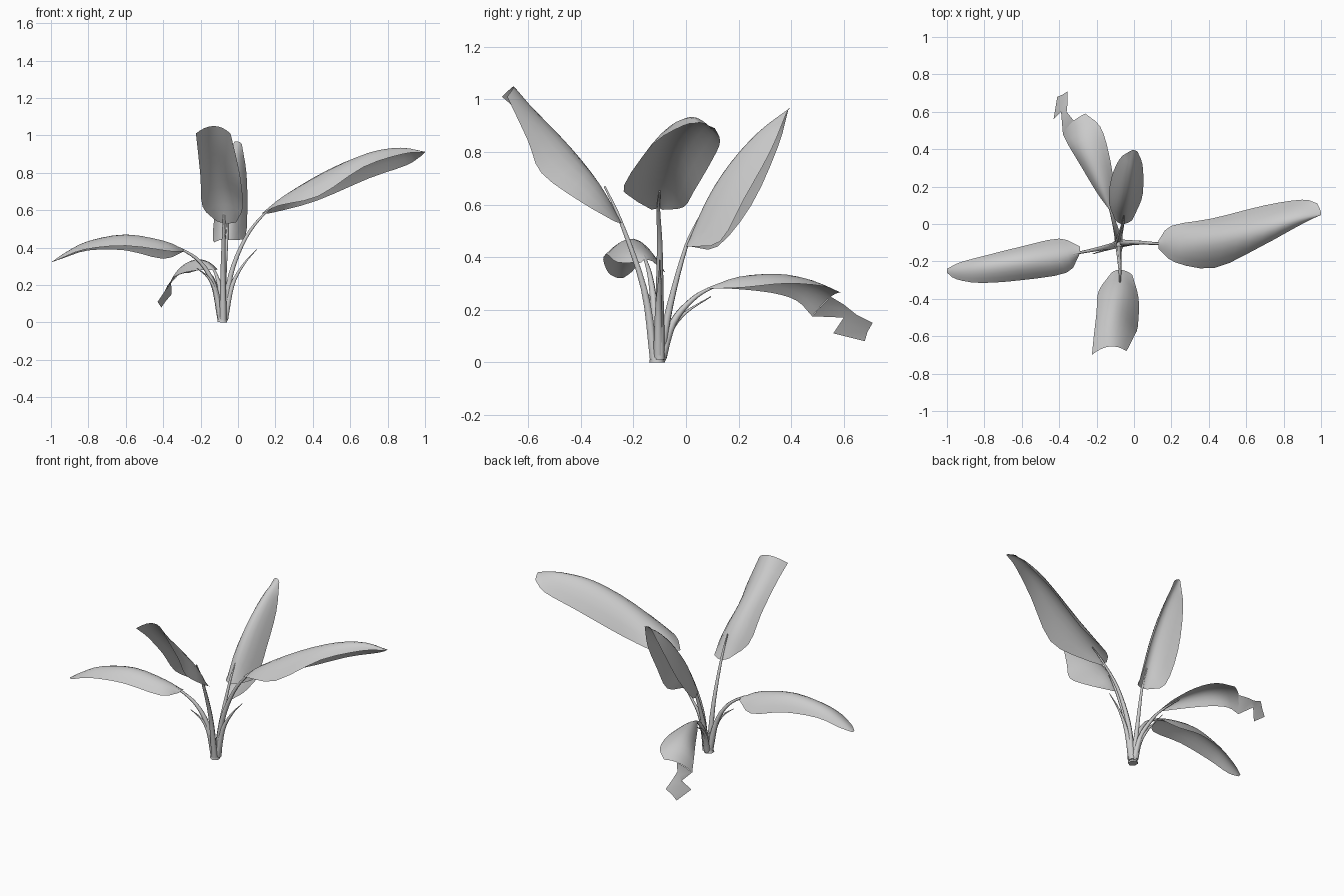
import bpy
import bmesh
from mathutils import Vector

# Remove the default cube only
cube = bpy.data.objects.get("Cube")
if cube:
    bpy.data.objects.remove(cube, do_unlink=True)

# One plain colour for the whole plant
grey = bpy.data.materials.new("plain_grey")
grey.use_nodes = True
shade = (0.6, 0.6, 0.6, 1)
grey.diffuse_color = shade
grey.node_tree.nodes["Principled BSDF"].inputs["Base Color"].default_value = shade


def smooth_path(points, steps):
    """Pass a rounded path through the given points."""
    pts = [Vector(p) for p in points]
    pts = [2 * pts[0] - pts[1]] + pts + [2 * pts[-1] - pts[-2]]
    path = []
    for a, b, c, d in zip(pts, pts[1:], pts[2:], pts[3:]):
        for i in range(steps):
            t = i / steps
            path.append(b + (c - a) * t / 2
                        + (2 * a - 5 * b + 4 * c - d) * t * t / 2
                        + (3 * b - a - 3 * c + d) * t ** 3 / 2)
    path.append(pts[-2])
    return path


def add_blade(name, left, rib, right, steps=3, columns=8):
    """Loft an arched sheet over a left edge, a midrib and a right edge."""
    rails = [smooth_path(rail, steps) for rail in (left, rib, right)]
    bm = bmesh.new()
    rows = []
    for l, m, r in zip(*rails):
        row = []
        for i in range(columns + 1):
            s = 2 * i / columns - 1
            point = m + (r - l) * s / 2 + ((l + r) / 2 - m) * s * s
            row.append(bm.verts.new(point))
        rows.append(row)
    for low, high in zip(rows, rows[1:]):
        for i in range(columns):
            bm.faces.new((low[i], low[i + 1], high[i + 1], high[i]))
    bmesh.ops.remove_doubles(bm, verts=bm.verts, dist=0.0005)
    # Upper side faces the sky
    bm.normal_update()
    if sum(f.normal.z * f.calc_area() for f in bm.faces) < 0:
        bmesh.ops.reverse_faces(bm, faces=bm.faces)
    for face in bm.faces:
        face.smooth = True
    mesh = bpy.data.meshes.new(name)
    bm.to_mesh(mesh)
    bm.free()
    mesh.materials.append(grey)
    obj = bpy.data.objects.new(name, mesh)
    bpy.context.collection.objects.link(obj)


def add_stem(name, points, base=0.02, tip=0.004):
    """Tapered tube along a path."""
    curve = bpy.data.curves.new(name, "CURVE")
    curve.dimensions = "3D"
    curve.bevel_depth = 1
    curve.bevel_resolution = 1
    curve.use_fill_caps = True
    path = smooth_path(points, 4)
    spline = curve.splines.new("POLY")
    spline.points.add(len(path) - 1)
    for i, (slot, p) in enumerate(zip(spline.points, path)):
        slot.co = (*p, 1)
        t = i / (len(path) - 1)
        slot.radius = tip + (base - tip) * (1 - t) ** 1.3
    spline.use_smooth = True
    curve.materials.append(grey)
    obj = bpy.data.objects.new(name, curve)
    bpy.context.collection.objects.link(obj)


# Large leaf on the left side
add_blade(
    "left_leaf",
    [(.13, -.09, .58), (.2, -.01, .59), (.42, .03, .65), (.7, .1, .77), (.9, .13, .84), (.98, .11, .89)],
    [(.13, -.105, .585), (.25, -.1, .68), (.48, -.07, .815), (.7, -.01, .905), (.87, .04, .93), (1, .06, .91)],
    [(.13, -.13, .58), (.22, -.205, .625), (.43, -.235, .675), (.67, -.125, .83), (.88, -.01, .9), (.99, .045, .91)])

# Long leaf on the right side
add_blade(
    "right_leaf",
    [(-.295, -.17, .38), (-.36, -.26, .38), (-.6, -.3, .41), (-.82, -.315, .39), (-.95, -.295, .34), (-1, -.26, .32)],
    [(-.29, -.15, .39), (-.4, -.17, .435), (-.6, -.2, .47), (-.8, -.23, .435), (-.92, -.245, .375), (-1, -.25, .32)],
    [(-.29, -.12, .38), (-.4, -.078, .34), (-.6, -.12, .385), (-.8, -.17, .385), (-.93, -.205, .345), (-1, -.24, .32)])

# Upright leaf leaning forward, with a blunt end
add_blade(
    "front_leaf",
    [(-.12, -.26, .545), (-.19, -.36, .62), (-.2, -.47, .77), (-.215, -.6, .92), (-.225, -.7, 1.01)],
    [(-.07, -.245, .53), (-.08, -.33, .68), (-.09, -.44, .81), (-.11, -.56, .94), (-.13, -.655, 1.05)],
    [(-.01, -.27, .535), (.025, -.4, .61), (.02, -.55, .72), (0, -.6, .84), (-.04, -.68, 1.01)])

# Upright leaf leaning back
add_blade(
    "back_leaf",
    [(-.1, .02, .44), (-.135, .12, .44), (-.12, .25, .6), (-.075, .35, .82), (-.02, .39, .965)],
    [(-.06, 0, .44), (-.05, .08, .62), (-.04, .17, .76), (-.02, .28, .88), (0, .395, .967)],
    [(-.01, .02, .44), (.04, .13, .46), (.05, .22, .62), (.045, .32, .8), (.02, .385, .955)])

# Drooping leaf with a torn end
add_blade(
    "drooping_leaf",
    [(-.135, .08, .28), (-.2, .17, .28), (-.29, .32, .265), (-.35, .42, .235), (-.38, .48, .175)],
    [(-.13, .085, .285), (-.17, .2, .325), (-.23, .34, .335), (-.28, .45, .31), (-.33, .545, .245)],
    [(-.12, .09, .28), (-.11, .22, .285), (-.135, .38, .3), (-.18, .52, .29), (-.26, .59, .265)])
add_blade(
    "torn_tip",
    [(-.38, .48, .175), (-.39, .6, .17), (-.43, .56, .11), (-.41, .68, .08)],
    [(-.35, .52, .22), (-.375, .6, .2), (-.4, .61, .15), (-.385, .69, .115)],
    [(-.32, .55, .25), (-.36, .6, .22), (-.355, .65, .18), (-.355, .71, .15)],
    steps=1, columns=2)

# Stems running on under the blades as midribs
add_stem("left_stem", [(-.07, -.1, .012), (-.04, -.1, .25), (.04, -.1, .45), (.14, -.105, .58), (.23, -.1, .65)])
add_stem("right_stem", [(-.09, -.11, .012), (-.13, -.12, .2), (-.2, -.135, .32), (-.3, -.155, .39), (-.4, -.175, .425)])
add_stem("front_stem", [(-.08, -.12, .012), (-.08, -.16, .28), (-.075, -.25, .54), (-.075, -.31, .67)])
add_stem("back_stem", [(-.08, -.1, .012), (-.075, -.06, .22), (-.06, 0, .44), (-.055, .05, .55)])
add_stem("drooping_stem", [(-.08, -.095, .012), (-.09, -.05, .15), (-.11, .02, .235), (-.13, .09, .28), (-.17, .2, .318)])

# Short pointed shoots between the stems
add_stem("left_shoot", [(-.07, -.105, .02), (-.03, -.105, .2), (.03, -.1, .31), (.1, -.1, .39)], .02, .002)
add_stem("right_shoot", [(-.09, -.11, .02), (-.12, -.125, .16), (-.16, -.14, .24), (-.22, -.16, .29)], .018, .002)
add_stem("back_shoot", [(-.085, -.09, .02), (-.095, -.06, .12), (-.11, 0, .19), (-.135, .095, .25)], .018, .002)

# Short crown at the ground
add_stem("crown", [(-.085, -.11, 0), (-.082, -.11, .05), (-.08, -.11, .12)], .03, .015)
